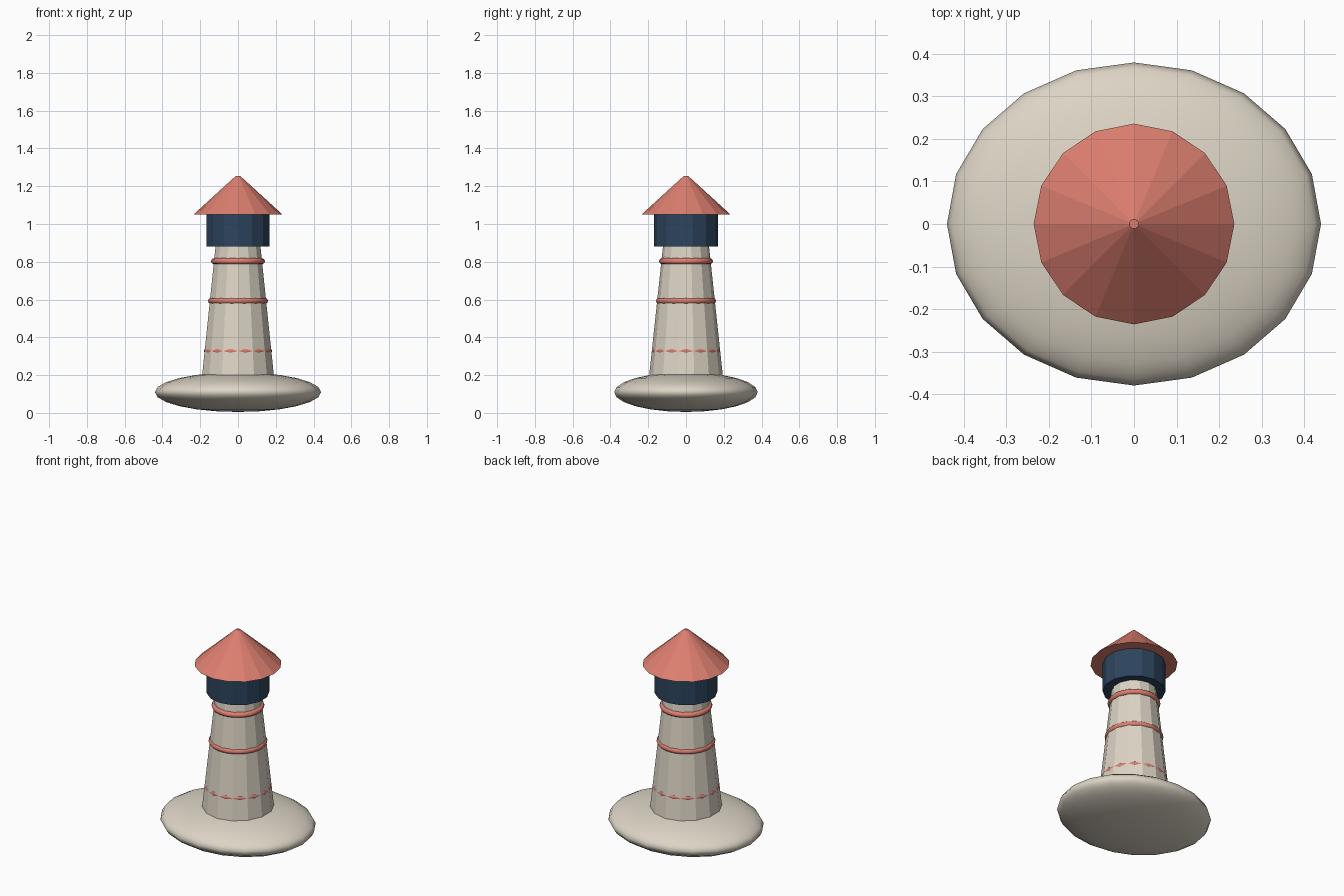
import bpy, math

if "Cube" in bpy.data.objects:
    bpy.data.objects.remove(bpy.data.objects["Cube"])


def material(name, rgb):
    m = bpy.data.materials.new(name)
    m.diffuse_color = (*rgb, 1)
    m.use_nodes = True
    m.node_tree.nodes["Principled BSDF"].inputs["Base Color"].default_value = m.diffuse_color
    return m


CREAM = material("cream stone", (0.72, 0.66, 0.56))
RED = material("coral red", (0.72, 0.21, 0.16))
NAVY = material("navy blue", (0.026, 0.058, 0.11))


def finish(name, mat, smooth=False):
    ob = bpy.context.object
    ob.name = name
    ob.data.materials.append(mat)
    if smooth:
        bpy.ops.object.shade_smooth()
    return ob


def frustum(name, mat, sides, r1, r2, z1, z2):
    bpy.ops.mesh.primitive_cone_add(vertices=sides, radius1=r1, radius2=r2,
                                    depth=z2 - z1, location=(0, 0, (z1 + z2) / 2))
    return finish(name, mat)


# flattened rock base
bpy.ops.mesh.primitive_uv_sphere_add(segments=20, ring_count=12, radius=1, location=(0, 0, 0.11))
bpy.context.object.scale = (0.44, 0.38, 0.105)
finish("rock_base", CREAM, True)

# tapering tower
frustum("tower", CREAM, 14, 0.2, 0.12, 0.15, 0.9)

# three trim rings, the lowest mostly sunk into the tower
for i, (z, r) in enumerate([(0.327, 0.165), (0.593, 0.143), (0.803, 0.127)]):
    bpy.ops.mesh.primitive_torus_add(major_segments=28, minor_segments=8, major_radius=r,
                                     minor_radius=0.016, location=(0, 0, z))
    finish(f"trim_ring_{i + 1}", RED, True)

# lantern room and conical roof
frustum("lantern_room", NAVY, 14, 0.17, 0.17, 0.88, 1.06)
frustum("roof", RED, 16, 0.236, 0.011, 1.05, 1.255)
